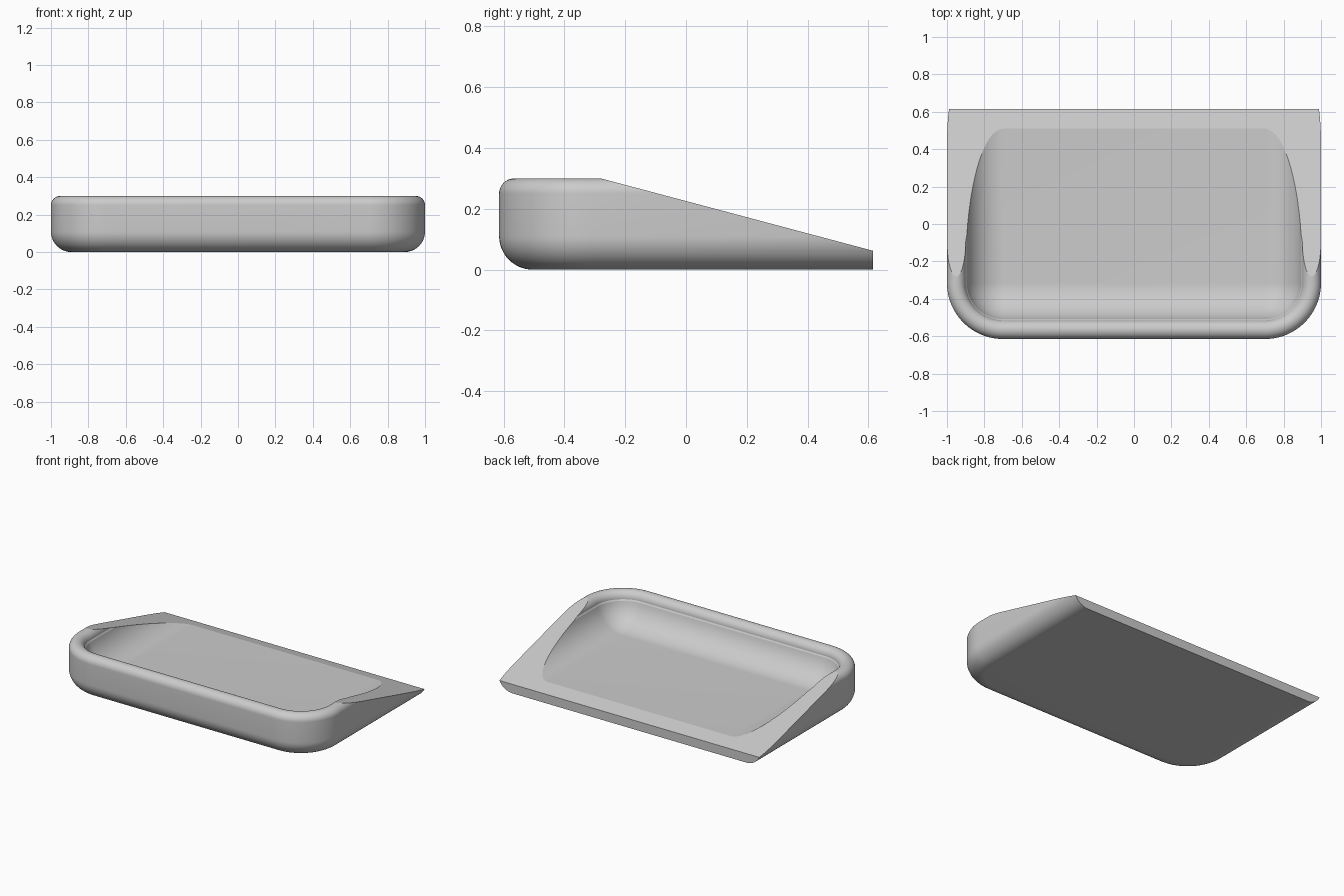
import bpy, bmesh
from math import sin, cos, pi, radians
from mathutils import Vector

if "Cube" in bpy.data.objects:
    bpy.data.objects.remove(bpy.data.objects["Cube"])

# Main dimensions
CORE_X, CORE_Y, BACK = 0.7, -0.315, 0.615
FLOOR, RIM_Z, RIM_R = 0.09, 0.25, 0.05
WALL, BOTTOM_R = 0.3, 0.11
SLOPE_Y, SLOPE_TOP, SLOPE_END = -0.28, 0.3, 0.062


def arc(cx, cz, radius, start, end, steps):
    angles = [radians(start + (end - start) * i / steps) for i in range(steps + 1)]
    return [(cx + radius * cos(a), cz + radius * sin(a)) for a in angles]


# Wall section: floor fillet, round rim, outer wall, bottom fillet
profile = (arc(0, FLOOR + 0.2, 0.2, -90, -14, 14)
           + arc(WALL - RIM_R, RIM_Z, RIM_R, 180, 0, 24)
           + arc(WALL - BOTTOM_R, BOTTOM_R, BOTTOM_R, 0, -90, 14))

# Stations along the U-shaped wall: centre and outward angle
STEPS = 24
stations = [(CORE_X, BACK, 0.0)]
stations += [(CORE_X, CORE_Y, -pi / 2 * i / STEPS) for i in range(STEPS + 1)]
stations += [(-CORE_X, CORE_Y, -pi / 2 * (1 + i / STEPS)) for i in range(STEPS + 1)]
stations += [(-CORE_X, BACK, -pi)]

bm = bmesh.new()
rings = [[bm.verts.new((cx + r * cos(a), cy + r * sin(a), z)) for r, z in profile]
         for cx, cy, a in stations]
for near, far in zip(rings, rings[1:]):
    for i in range(len(profile) - 1):
        bm.faces.new((near[i], near[i + 1], far[i + 1], far[i]))

# Tray floor, underside and back end
bm.faces.new([rings[i][0] for i in (0, 1, STEPS + 2, -1)])
bm.faces.new([ring[-1] for ring in rings])
bm.faces.new(rings[0] + rings[-1][::-1])
bmesh.ops.remove_doubles(bm, verts=bm.verts, dist=0.0001)

# Sloping cut down to the back lip
normal = Vector((0, SLOPE_TOP - SLOPE_END, BACK - SLOPE_Y)).normalized()
bmesh.ops.bisect_plane(bm, geom=bm.verts[:] + bm.edges[:] + bm.faces[:], dist=0.00001,
                       plane_co=(0, SLOPE_Y, SLOPE_TOP), plane_no=normal, clear_outer=True)
rim_edges = [e for e in bm.edges if e.is_boundary]
bmesh.ops.holes_fill(bm, edges=rim_edges, sides=0)
for e in rim_edges:
    if e.is_valid and min(v.co.y for v in e.verts) < BACK - 0.05:
        e.smooth = False

# Softened back lip
lip = [e for e in bm.edges
       if all(v.co.y > BACK - 0.001 and v.co.z > SLOPE_END - 0.01 for v in e.verts)
       and e.calc_length() > 1]
bmesh.ops.bevel(bm, geom=lip, offset=0.012, segments=8, profile=0.5, affect='EDGES')
bmesh.ops.recalc_face_normals(bm, faces=bm.faces)

mesh = bpy.data.meshes.new("tray")
bm.to_mesh(mesh)
bm.free()
tray = bpy.data.objects.new("tray", mesh)
bpy.context.collection.objects.link(tray)

# Plain grey material
grey = bpy.data.materials.new("light grey")
grey.use_nodes = True
colour = (0.6, 0.6, 0.6, 1)
grey.diffuse_color = colour
grey.node_tree.nodes["Principled BSDF"].inputs["Base Color"].default_value = colour
mesh.materials.append(grey)

bpy.ops.object.select_all(action='DESELECT')
tray.select_set(True)
bpy.context.view_layer.objects.active = tray
bpy.ops.object.shade_smooth_by_angle(angle=radians(12))
